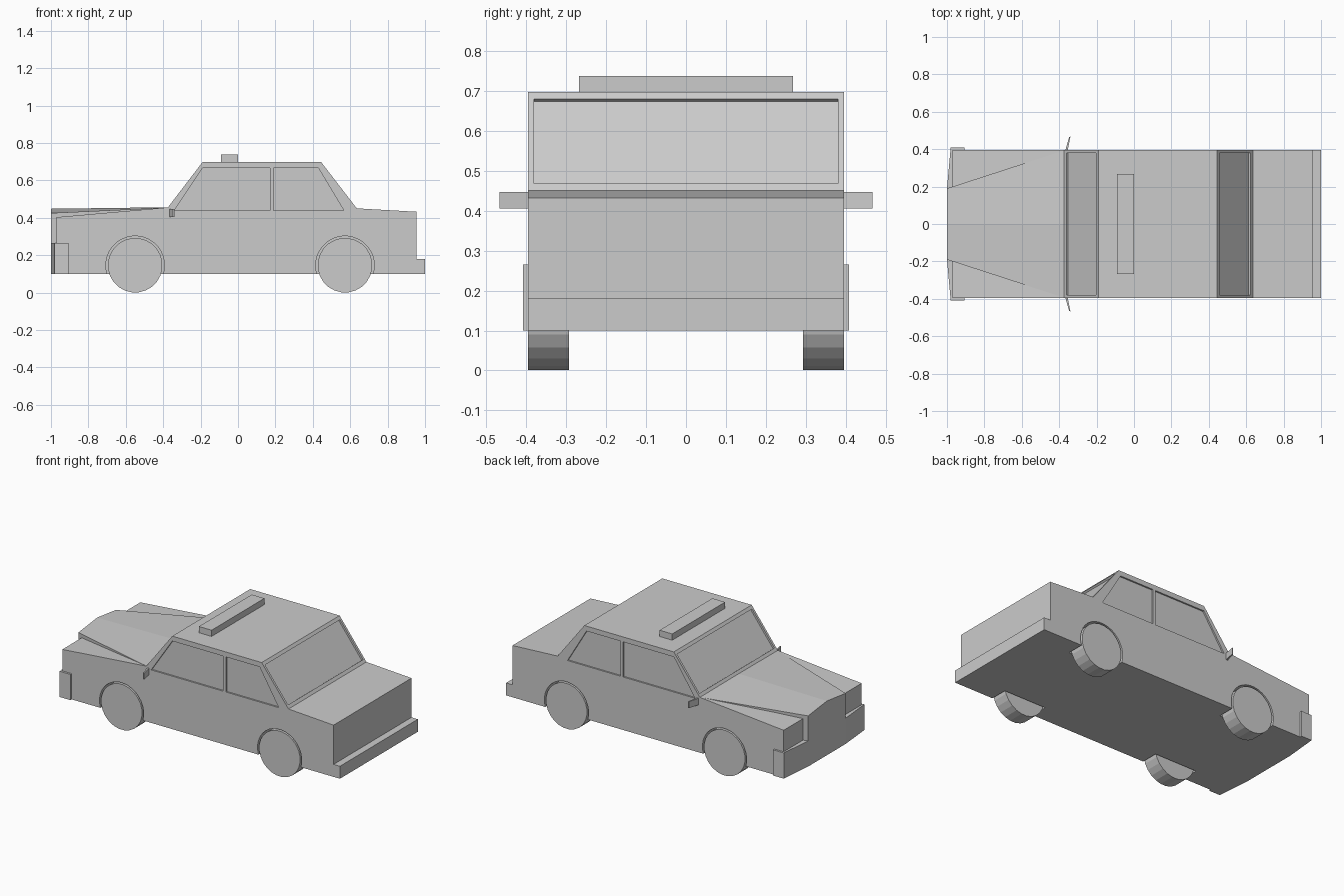
import bpy, bmesh, math
from mathutils import Vector

if "Cube" in bpy.data.objects:
    bpy.data.objects.remove(bpy.data.objects["Cube"])

W = 0.395          # half width of the body
AXLES = (-0.55, 0.572)


def mesh_object(name, bm):
    bmesh.ops.recalc_face_normals(bm, faces=bm.faces)
    me = bpy.data.meshes.new(name)
    bm.to_mesh(me)
    bm.free()
    ob = bpy.data.objects.new(name, me)
    bpy.context.collection.objects.link(ob)
    return ob


def prism(name, pts, a, b, axis='y'):
    """Extrude an x-z profile along y, or an x-y profile along z."""
    bm = bmesh.new()
    place = (lambda p, t: (p[0], t, p[1])) if axis == 'y' else (lambda p, t: (p[0], p[1], t))
    lo = [bm.verts.new(place(p, a)) for p in pts]
    hi = [bm.verts.new(place(p, b)) for p in pts]
    bm.faces.new(lo)
    bm.faces.new(hi)
    for i in range(len(pts)):
        j = (i + 1) % len(pts)
        bm.faces.new((lo[i], lo[j], hi[j], hi[i]))
    return mesh_object(name, bm)


def box(name, x0, x1, y0, y1, z0, z1):
    return prism(name, [(x0, z0), (x1, z0), (x1, z1), (x0, z1)], y0, y1)


def disc(cx, cz, r, n):
    return [(cx + r * math.cos(2 * math.pi * (i + .5) / n),
             cz + r * math.sin(2 * math.pi * (i + .5) / n)) for i in range(n)]


def carve(target, cutter):
    cutter.hide_render = True
    mod = target.modifiers.new("cut", 'BOOLEAN')
    mod.operation = 'DIFFERENCE'
    mod.solver = 'EXACT'
    mod.object = cutter
    bpy.context.view_layer.objects.active = target
    bpy.ops.object.modifier_apply(modifier=mod.name)
    bpy.data.objects.remove(cutter, do_unlink=True)


def glass_cutter(top, bottom, margin=0.07, depth=0.012):
    """Slab lying along a sloped window, sunk by depth."""
    t, b = Vector(top), Vector(bottom)
    n = Vector((t.y - b.y, b.x - t.x)).normalized()
    if n.y < 0:
        n = -n
    p, q = t.lerp(b, margin), b.lerp(t, margin)
    return prism("glass_cutter", [p - n * depth, p + n * .03, q + n * .03, q - n * depth],
                 -0.38, 0.38)


# Body shell from the side profile
roof_f, cowl = (-0.19, 0.697), (-0.375, 0.455)
roof_r, deck = (0.445, 0.697), (0.635, 0.45)
body = prism("body", [(-0.97, 0.1), (0.955, 0.1), (0.955, 0.432), deck, roof_r,
                      roof_f, cowl, (-0.97, 0.403)], -W, W)

# Sunken windscreen and rear window
carve(body, glass_cutter(roof_f, cowl))
carve(body, glass_cutter(roof_r, deck))

# Sunken side windows and wheel arches
front_pane = [(-0.34, 0.44), (0.17, 0.44), (0.17, 0.665), (-0.19, 0.665)]
rear_pane = [(0.19, 0.44), (0.565, 0.44), (0.43, 0.665), (0.19, 0.665)]
for s in (-1, 1):
    for pane in (front_pane, rear_pane):
        carve(body, prism("pane_cutter", pane, s * (W - 0.01), s * (W + 0.05)))
    for x in AXLES:
        carve(body, prism("arch_cutter", disc(x, 0.145, 0.157, 32), s * 0.285, s * (W + 0.05)))

# Raised wedge hood ending in the grille
bm = bmesh.new()
front = [(-0.19, 0.425), (0, 0.448), (0.19, 0.425), (0.19, 0.26), (-0.19, 0.26)]
rear = [(-W, 0.455), (0, 0.456), (W, 0.455), (0.38, 0.40), (-0.38, 0.40)]
fv = [bm.verts.new((-1, y, z)) for y, z in front]
rv = [bm.verts.new((-0.37, y, z)) for y, z in rear]
bm.faces.new(fv)
bm.faces.new(rv)
for i in range(5):
    j = (i + 1) % 5
    bm.faces.new((fv[i], fv[j], rv[j], rv[i]))
mesh_object("hood_and_grille", bm)

# Front bumper with swept ends wrapping the corners
half = [(-1, 0.19), (-0.98, 0.408), (-0.905, 0.408), (-0.905, 0.39), (-0.965, 0.39)]
prism("front_bumper", half + [(x, -y) for x, y in reversed(half)], 0.1, 0.265, 'z')

# Rear bumper
box("rear_bumper", 0.95, 1.0, -W, W, 0.1, 0.18)

# Roof light bar
box("roof_light_bar", -0.09, 0, -0.268, 0.268, 0.69, 0.737)

# Wheels and mirrors on both sides
for s, side in ((-1, "right"), (1, "left")):
    for x, end in zip(AXLES, ("front", "rear")):
        prism(f"{end}_{side}_wheel", disc(x, 0.146, 0.146, 24), s * 0.293, s * W)
    plan = [(-0.368, 0.39), (-0.355, 0.39), (-0.34, 0.467), (-0.347, 0.465)]
    prism(f"{side}_mirror", [(x, s * y) for x, y in plan], 0.405, 0.447, 'z')
